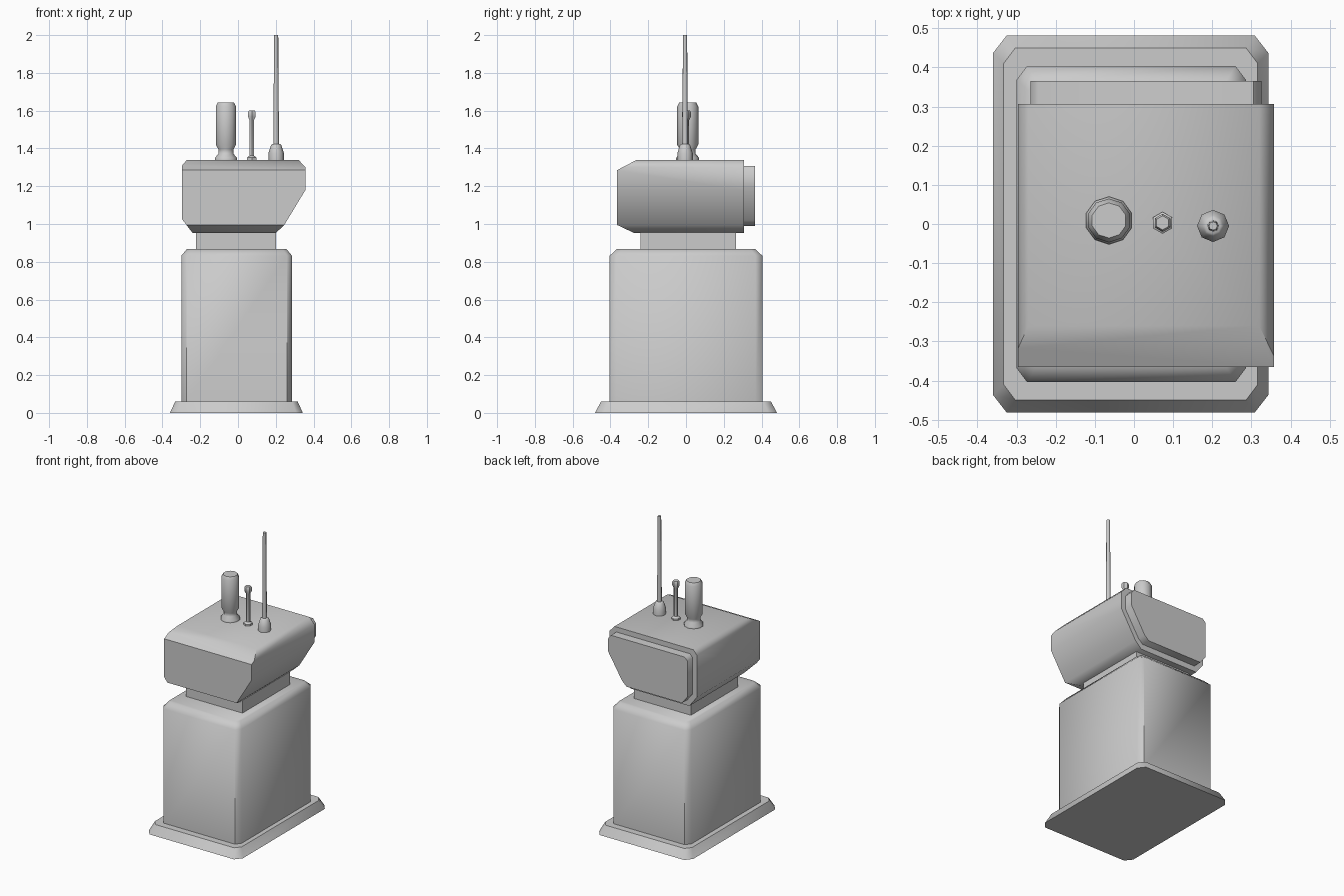
import bpy, bmesh, math
from mathutils import Vector

if "Cube" in bpy.data.objects:
    bpy.data.objects.remove(bpy.data.objects["Cube"])


def finish(name, bm, angle=50):
    bmesh.ops.recalc_face_normals(bm, faces=bm.faces)
    me = bpy.data.meshes.new(name)
    bm.to_mesh(me)
    bm.free()
    ob = bpy.data.objects.new(name, me)
    bpy.context.collection.objects.link(ob)
    bpy.ops.object.select_all(action='DESELECT')
    ob.select_set(True)
    bpy.context.view_layer.objects.active = ob
    bpy.ops.object.shade_smooth_by_angle(angle=math.radians(angle))
    return ob


def loft(name, rings, angle=50):
    """Skin a stack of equal-length rings and cap both ends."""
    bm = bmesh.new()
    vs = [[bm.verts.new(p) for p in r] for r in rings]
    n = len(vs[0])
    for a, b in zip(vs, vs[1:]):
        for i in range(n):
            j = (i + 1) % n
            bm.faces.new((a[i], a[j], b[j], b[i]))
    bm.faces.new(vs[0][::-1])
    bm.faces.new(vs[-1])
    return finish(name, bm, angle)


def cut_rect(x0, x1, y0, y1, cx, cy, z):
    """Rectangle with clipped corners."""
    return [(x0 + cx, y0, z), (x1 - cx, y0, z), (x1, y0 + cy, z), (x1, y1 - cy, z),
            (x1 - cx, y1, z), (x0 + cx, y1, z), (x0, y1 - cy, z), (x0, y0 + cy, z)]


def turned(name, cx, cy, sides, profile, phase=0.0):
    """Lathe a (radius, z) profile."""
    rings = [[(cx + r * math.cos(phase + math.tau * i / sides),
               cy + r * math.sin(phase + math.tau * i / sides), z)
              for i in range(sides)] for r, z in profile]
    return loft(name, rings, 50)


# Flared plinth
loft("plinth", [cut_rect(-0.36, 0.343, -0.482, 0.482, 0.035, 0.045, 0),
                cut_rect(-0.333, 0.316, -0.45, 0.45, 0.03, 0.04, 0.06)])

# Cabinet with clipped corners and top edge
loft("cabinet", [cut_rect(-0.30, 0.286, -0.404, 0.404, 0.027, 0.036, 0.06),
                 cut_rect(-0.30, 0.286, -0.404, 0.404, 0.027, 0.036, 0.832),
                 cut_rect(-0.27, 0.256, -0.366, 0.366, 0.02, 0.025, 0.868)])

# Neck
bm = bmesh.new()
bmesh.ops.create_cube(bm, size=1)
for v in bm.verts:
    v.co = (-0.01 + v.co.x * 0.424, 0.012 + v.co.y * 0.505, 0.91 + v.co.z * 0.10)
finish("neck", bm, 30)

# Head: side-sloped profile extruded front to back
profile = [(-0.27, 1.34), (-0.296, 1.31), (-0.296, 1.025), (-0.24, 0.952),
           (0.20, 0.952), (0.245, 0.995), (0.357, 1.18), (0.357, 1.30), (0.32, 1.34)]
head = loft("head", [[(x, y, z) for x, z in profile] for y in (-0.365, 0.307)])

# Front upper and lower edges of the head sliced off
bm = bmesh.new()
bm.from_mesh(head.data)
for co, no in (((0, -0.365, 1.285), (0, -0.055, 0.105)),
               ((0, -0.365, 0.995), (0, -0.045, -0.095))):
    bmesh.ops.bisect_plane(bm, geom=bm.verts[:] + bm.edges[:] + bm.faces[:],
                           plane_co=Vector(co), plane_no=Vector(no).normalized(),
                           clear_outer=True)
    bmesh.ops.holes_fill(bm, edges=[e for e in bm.edges if e.is_boundary])
bmesh.ops.recalc_face_normals(bm, faces=bm.faces)
bm.to_mesh(head.data)
bm.free()
bpy.ops.object.shade_smooth_by_angle(angle=math.radians(50))

# Raised rear panel following the head profile
panel = [(-0.245, 1.306), (-0.265, 1.285), (-0.265, 1.04), (-0.225, 0.99),
         (0.19, 0.99), (0.222, 1.02), (0.326, 1.19), (0.326, 1.28), (0.305, 1.306)]
loft("rear_panel", [[(x, y, z) for x, z in panel] for y in (0.29, 0.365)])

# Fittings on the roof
turned("canister", -0.064, 0.009, 10,
       [(0.061, 1.335), (0.061, 1.35), (0.042, 1.372), (0.042, 1.395), (0.056, 1.42),
        (0.056, 1.622), (0.045, 1.643)], math.pi / 2)
turned("short_post", 0.073, 0.003, 6,
       [(0.028, 1.335), (0.028, 1.352), (0.014, 1.362), (0.014, 1.55), (0.023, 1.568),
        (0.023, 1.592), (0.018, 1.60)], math.pi / 2)
turned("aerial_socket", 0.202, -0.005, 8,
       [(0.041, 1.335), (0.041, 1.375), (0.027, 1.418), (0.02, 1.424)])
turned("aerial_rod", 0.202, -0.005, 8, [(0.015, 1.41), (0.011, 2.0)])
